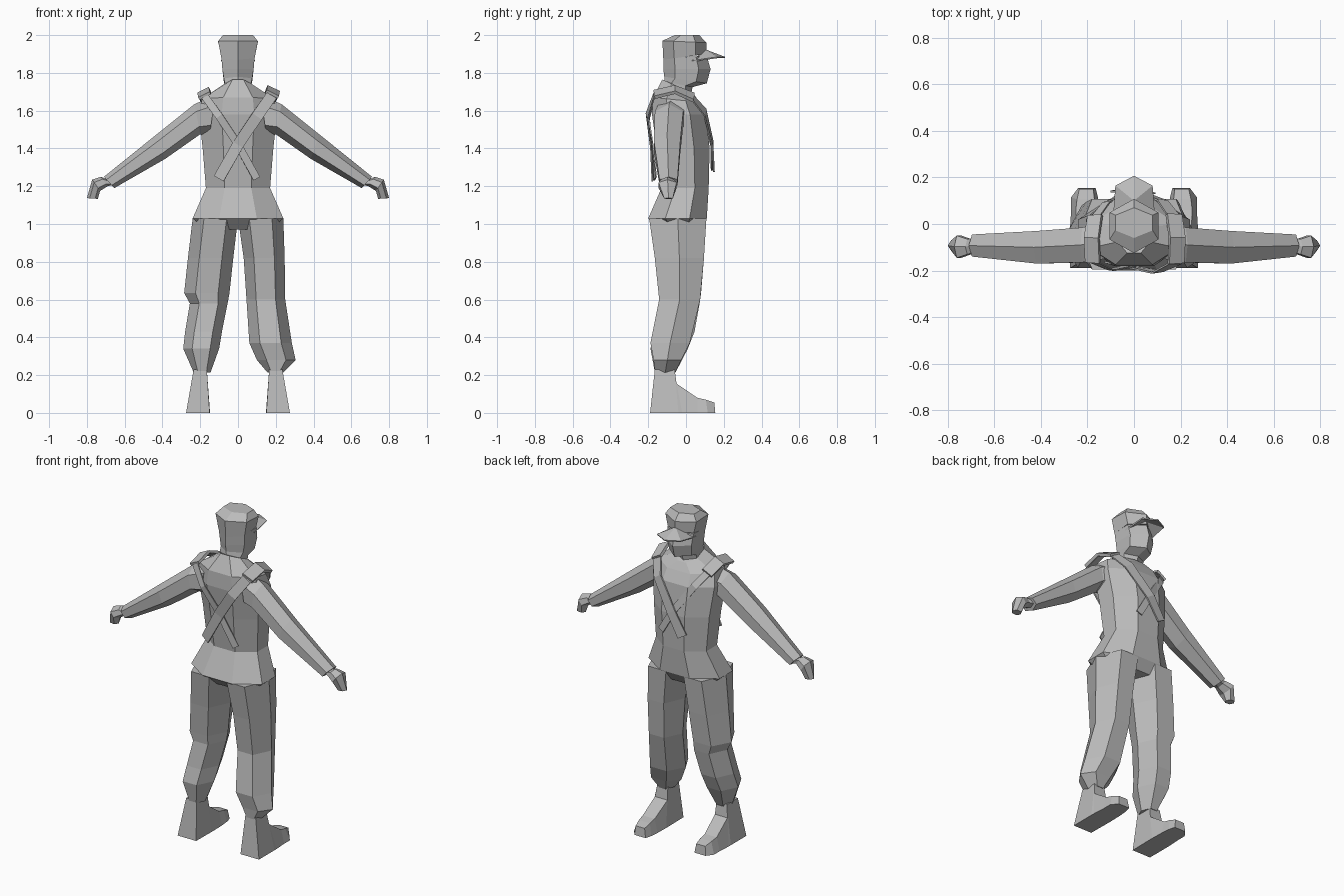
import bpy, bmesh, math
from mathutils import Vector

if "Cube" in bpy.data.objects:
    bpy.data.objects.remove(bpy.data.objects["Cube"])

grey = bpy.data.materials.new("plain_grey")
grey.diffuse_color = (0.5, 0.5, 0.5, 1)
grey.use_nodes = True
grey.node_tree.nodes["Principled BSDF"].inputs["Base Color"].default_value = grey.diffuse_color


def finish(name, bm):
    bmesh.ops.recalc_face_normals(bm, faces=bm.faces)
    me = bpy.data.meshes.new(name)
    bm.to_mesh(me)
    bm.free()
    me.materials.append(grey)
    ob = bpy.data.objects.new(name, me)
    bpy.context.collection.objects.link(ob)
    return ob


def loft(name, rings):
    """Skin a closed flat-faced body through rings of equal point count."""
    bm = bmesh.new()
    rows = [[bm.verts.new(p) for p in r] for r in rings]
    n = len(rows[0])
    for a, b in zip(rows, rows[1:]):
        for i in range(n):
            j = (i + 1) % n
            bm.faces.new((a[i], a[j], b[j], b[i]))
    bm.faces.new(rows[0])
    bm.faces.new(rows[-1])
    return finish(name, bm)


def polygon(n, offset):
    """Unit polygon scaled so that it touches +-1 on both axes."""
    pts = [(math.cos(math.tau * (i + offset) / n), math.sin(math.tau * (i + offset) / n))
           for i in range(n)]
    mx, my = max(p[0] for p in pts), max(p[1] for p in pts)
    return [(x / mx, y / my) for x, y in pts]


def level_ring(x0, x1, y0, y1, z0, z1=None, n=8, offset=0.5):
    """Ring around a vertical limb; z0 at the y0 side, z1 at the y1 side."""
    z1 = z0 if z1 is None else z1
    return [((x0 + x1) / 2 + u * (x1 - x0) / 2, (y0 + y1) / 2 + v * (y1 - y0) / 2,
             (z0 + z1) / 2 + v * (z1 - z0) / 2) for u, v in polygon(n, offset)]


def side_ring(s, xu, zu, xl, zl, y0, y1):
    """Ring around a sideways limb, from an upper to a lower edge point."""
    return [(s * ((xu + xl) / 2 + u * (xu - xl) / 2), (y0 + y1) / 2 + v * (y1 - y0) / 2,
             (zu + zl) / 2 + u * (zu - zl) / 2) for u, v in polygon(6, 0)]


# Torso with hips, waist, chest, shoulders and collar
torso = [(.17, -.14, .07, .97, .97), (.24, -.2, .11, 1.03, 1.03), (.17, -.13, .12, 1.19, 1.19),
         (.187, -.155, .125, 1.4, 1.4), (.207, -.18, .105, 1.58, 1.58),
         (.19, -.175, .07, 1.67, 1.645), (.07, -.125, .04, 1.765, 1.69)]
loft("torso", [level_ring(-w, w, *r) for w, *r in torso])

# Neck, face and cap crown
head = [(.065, -.1, .02, 1.70, 1.66), (.07, -.112, .035, 1.755, 1.725),
        (.075, -.115, .11, 1.78, 1.745), (.083, -.12, .13, 1.82, 1.82)]
loft("head", [level_ring(-w, w, *r, n=6) for w, *r in head + [(.088, -.12, .11, 1.88, 1.89)]])
cap = [(.088, -.12, .108, 1.87, 1.9), (.105, -.125, .108, 1.97, 1.96), (.08, -.06, .07, 2.0, 2.0)]
loft("cap", [level_ring(-w, w, *r, n=6) for w, *r in cap])

# Cap brim: thin bent plate
bm = bmesh.new()
v = [bm.verts.new(p) for p in ((-.09, .03, 1.865), (0, .1, 1.925), (.09, .03, 1.865),
                               (.08, .165, 1.885), (0, .207, 1.885), (-.08, .165, 1.885))]
for f in ((0, 1, 5), (1, 4, 5), (1, 3, 4), (1, 2, 3)):
    bm.faces.new([v[i] for i in f])
brim = finish("cap_brim", bm)
brim.modifiers.new("thickness", 'SOLIDIFY').thickness = 0.008

# Sleeves and hands
arm = [(.12, 1.68, .15, 1.47, -.15, .01), (.23, 1.635, .2, 1.475, -.165, -.015),
       (.43, 1.475, .385, 1.345, -.17, -.03), (.71, 1.25, .655, 1.19, -.14, -.045)]
hand = [(.69, 1.235, .67, 1.205, -.12, -.06), (.725, 1.25, .69, 1.2, -.13, -.065),
        (.772, 1.235, .73, 1.175, -.145, -.05), (.8, 1.137, .742, 1.133, -.115, -.07)]
for side, s in (("left", -1), ("right", 1)):
    loft(side + "_sleeve", [side_ring(s, *r) for r in arm])
    loft(side + "_hand", [side_ring(s, *r) for r in hand])

# Baggy trouser legs, creased differently on each side
legs = {
    "left": [(-.24, 0, -.195, .108, 1.03), (-.265, -.025, -.165, .095, .82),
             (-.285, -.045, -.145, .08, .635), (-.255, -.055, -.14, .072, .58),
             (-.28, -.085, -.165, .045, .43), (-.29, -.1, -.188, .01, .34),
             (-.235, -.145, -.165, -.055, .215)],
    "right": [(0, .24, -.195, .108, 1.03), (.03, .247, -.165, .095, .82),
              (.045, .25, -.142, .075, .6), (.06, .285, -.188, .02, .37),
              (.1, .305, -.172, -.025, .28), (.155, .24, -.165, -.055, .215)],
}
for side, rings in legs.items():
    loft(side + "_trouser_leg", [level_ring(*r, n=6, offset=0) for r in rings])

# Boots: y bottom, y top, bottom x range, top x range, top height
boot = [(-.19, -.165, .15, .275, .165, .235, .23), (-.04, -.06, .148, .275, .165, .235, .23),
        (-.02, -.05, .148, .275, .16, .245, .155), (.06, .06, .15, .27, .17, .25, .08),
        (.115, .105, .155, .27, .17, .245, .07), (.155, .15, .165, .24, .175, .235, .055)]
for side, s in (("left", -1), ("right", 1)):
    loft(side + "_boot", [[(s * a, yb, 0), (s * b, yb, 0), (s * d, yt, z), (s * c, yt, z)]
                          for yb, yt, a, b, c, d, z in boot])

# Crossed shoulder straps: flat bands running from back, over shoulder, to front
path = [(-.1, -.165, 1.24), (0, -.18, 1.42), (.1, -.2, 1.57), (.175, -.165, 1.675),
        (.18, -.06, 1.7), (.165, .035, 1.66), (.12, .095, 1.59), (0, .136, 1.42),
        (-.075, .138, 1.29)]


def strap(name, s, half_width, pts, lift, thick):
    pts = [Vector((s * x, y, z)) for x, y, z in pts]
    rings = []
    for i, p in enumerate(pts):
        t = (pts[min(i + 1, len(pts) - 1)] - pts[max(i - 1, 0)]).normalized()
        n = p - Vector((p.x * 0.6, -.03, min(p.z, 1.55)))
        n = (n - t * n.dot(t)).normalized()
        w = t.cross(n) * half_width
        a, b = p + n * lift, p + n * (lift + thick)
        rings.append([a - w, a + w, b + w, b - w])
    loft(name, rings)


strap("wide_strap", 1, .03, path, .002, .008)
strap("narrow_strap", -1, .02, path, -.006, .006)
# Raised pads where the straps cross the shoulders
strap("right_shoulder_pad", 1, .036, path[3:6], .004, .018)
strap("left_shoulder_pad", -1, .034, path[3:6], -.004, .016)
